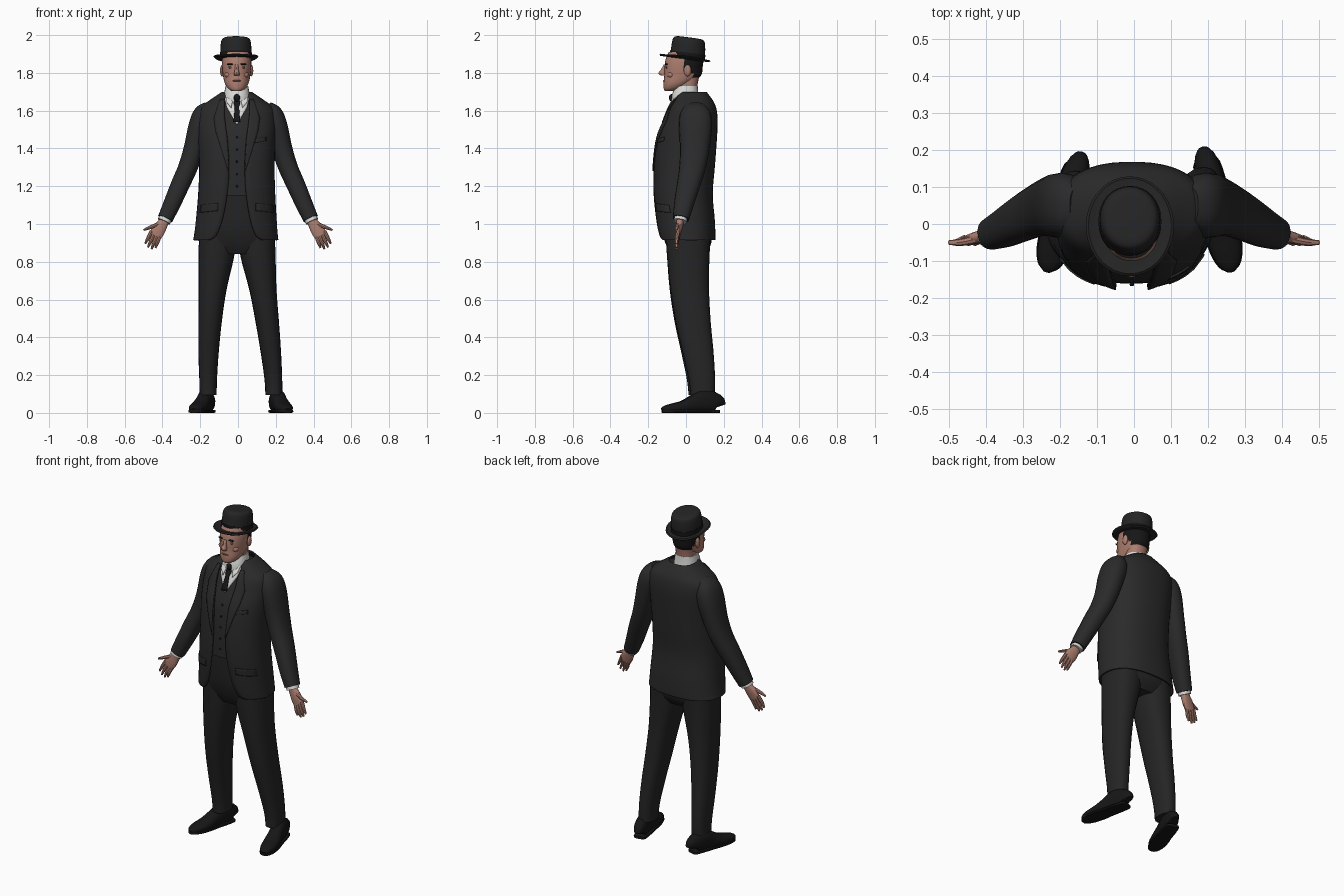
import bpy, bmesh, math
from mathutils import Vector, Matrix

cube = bpy.data.objects.get("Cube")
if cube:
    bpy.data.objects.remove(cube, do_unlink=True)


def material(name, r, g, b):
    m = bpy.data.materials.new(name)
    m.use_nodes = True
    m.diffuse_color = (r, g, b, 1)
    m.node_tree.nodes["Principled BSDF"].inputs["Base Color"].default_value = (r, g, b, 1)
    return m


SUIT = material("charcoal suit", .023, .023, .023)
TROUSER = material("dark trousers", .018, .018, .018)
HAT = material("dark felt", .018, .018, .019)
BLACK = material("black", .008, .008, .008)
SHIRT = material("white shirt", .7, .7, .68)
SKIN = material("skin", .42, .21, .16)
SHADE = material("dark skin", .2, .08, .06)
P = 0.85  # cross-section squareness


def finish(name, bm, *mats, angle=40):
    bmesh.ops.recalc_face_normals(bm, faces=bm.faces)
    me = bpy.data.meshes.new(name)
    bm.to_mesh(me)
    bm.free()
    for m in mats:
        me.materials.append(m)
    ob = bpy.data.objects.new(name, me)
    bpy.context.collection.objects.link(ob)
    bpy.ops.object.select_all(action='DESELECT')
    ob.select_set(True)
    bpy.context.view_layer.objects.active = ob
    bpy.ops.object.shade_smooth_by_angle(angle=math.radians(angle))
    return ob


def spline(rows, k=4):
    """Catmull-Rom refinement of a list of number rows."""
    rows = [Vector(r) for r in rows]
    out = []
    for i in range(len(rows) - 1):
        a, b, c, d = (rows[max(0, min(len(rows) - 1, i + j))] for j in (-1, 0, 1, 2))
        for s in range(k):
            t = s / k
            out.append(b + (c - a) * t / 2 + (a * 2 - b * 5 + c * 4 - d) * t * t / 2
                       + (b * 3 - a - c * 3 + d) * t ** 3 / 2)
    return out + [rows[-1]]


def power(v, p):
    return math.copysign(abs(v) ** p, v)


def skin_rows(bm, rings, closed):
    n = len(rings[0])
    for a, b in zip(rings, rings[1:]):
        for i in range(n if closed else n - 1):
            j = (i + 1) % n
            bm.faces.new((a[i], a[j], b[j], b[i]))


def loft(name, rows, *mats, ref=None, n=20, p=P, k=4, side=1, edit=None):
    """Rows are x, y, z, half width, half depth, and optionally front opening."""
    rows = spline(rows, k)
    bm = bmesh.new()
    rings = []
    gap = len(rows[0]) > 5
    for i, r in enumerate(rows):
        c = Vector(r[:3])
        u, v = Vector((1, 0, 0)), Vector((0, 1, 0))
        if ref:
            t = (Vector(rows[min(i + 1, len(rows) - 1)][:3]) - Vector(rows[max(i - 1, 0)][:3])).normalized()
            u = t.cross(Vector(ref)).normalized()
            v = u.cross(t)
        start = math.asin((r[5] / r[3]) ** (1 / p)) if gap else 0
        ring = []
        for j in range(n):
            a = start + (2 * math.pi - 2 * start) * j / (n - 1 if gap else n)
            q = c + u * power(math.sin(a), p) * r[3] - v * power(math.cos(a), p) * r[4]
            ring.append(bm.verts.new((q.x * side, q.y, q.z)))
        rings.append(ring)
    skin_rows(bm, rings, not gap)
    if not gap:
        bm.faces.new(rings[0])
        bm.faces.new(rings[-1])
    if edit:
        edit(bm)
    return finish(name, bm, *mats)


def blob(name, loc, size, mat):
    bm = bmesh.new()
    bmesh.ops.create_uvsphere(bm, u_segments=12, v_segments=8, radius=1,
                              matrix=Matrix.Translation(loc) @ Matrix.Diagonal((*size, 1)))
    return finish(name, bm, mat)


# Jacket, open at the front and cut away towards the hem
jacket_rows = [(-.012, .005, .915, .226, .15, .135), (-.011, .002, .94, .222, .154, .105),
               (-.009, -.005, 1.02, .214, .158, .075), (-.007, -.016, 1.16, .204, .158, .05),
               (-.006, -.01, 1.3, .2, .163, .042), (-.006, .004, 1.45, .205, .16, .05),
               (-.006, .025, 1.55, .208, .143, .065), (-.006, .034, 1.615, .195, .126, .07),
               (-.006, .036, 1.655, .145, .106, .068), (-.006, .034, 1.7, .078, .075, .05)]
jacket = loft("jacket", jacket_rows, SUIT, n=40)
solid = jacket.modifiers.new("cloth", 'SOLIDIFY')
solid.thickness, solid.offset = .007, -1
vest_rows = [(x, y, z, a - .013, b - .013) for x, y, z, a, b, h in jacket_rows[3:-1]]
vest_rows[0] = (*vest_rows[0][:2], 1.15, *vest_rows[0][3:])
loft("waistcoat", vest_rows, SUIT, n=32)
SURFACE = spline(jacket_rows)


def front_y(x, z):
    for a, b in zip(SURFACE, SURFACE[1:]):
        if z <= b[2]:
            break
    r = a.lerp(b, max(0, min(1, (z - a[2]) / (b[2] - a[2]))))
    f = min(1, abs((x - r[0]) / r[3]))
    return r[1] - r[4] * (1 - f ** (2 / P)) ** (P / 2)


def panel(name, edge_a, edge_b, mat, lift, cols=4):
    """Thin cloth plate draped on the chest between two x, z edges."""
    bm = bmesh.new()
    rings = []
    steps = 5
    for i in range((len(edge_a) - 1) * steps + 1):
        s, f = divmod(i, steps)
        e = min(s + 1, len(edge_a) - 1)
        a = Vector(edge_a[s]).lerp(Vector(edge_a[e]), f / steps)
        b = Vector(edge_b[s]).lerp(Vector(edge_b[e]), f / steps)
        pts = [a.lerp(b, j / cols) for j in range(cols + 1)]
        rings.append([bm.verts.new((q.x - .006, front_y(q.x - .006, q.y) - lift, q.y)) for q in pts])
    skin_rows(bm, rings, False)
    ob = finish(name, bm, mat)
    m = ob.modifiers.new("thickness", 'SOLIDIFY')
    m.thickness, m.offset = .005, 0
    return ob


def flip(pts):
    return [(-x, z) for x, z in pts]


# Shirt front, collar and tie
vee = [(.066, 1.67), (.055, 1.62), (.004, 1.53)]
panel("shirt_front", flip(vee), vee, SHIRT, -.008, 8)
loft("shirt_collar", [(-.006, .0, 1.63, .074, .078), (-.006, -.004, 1.68, .069, .071),
                      (-.006, .002, 1.73, .06, .06)], SHIRT, n=24)
tie = [(.012, 1.67), (.017, 1.64), (.011, 1.62), (.018, 1.54)]
panel("tie", flip(tie), tie, BLACK, .003)
blob("tie_knot", (-.006, -.077, 1.668), (.017, .013, .02), BLACK)
for i in range(5):
    blob("waistcoat_button", (-.006, front_y(-.006, 1.2 + i * .065) + .011, 1.2 + i * .065),
         (.006, .004, .006), BLACK)

# Lapels, pocket flaps and collar points on both sides
for s, tag in ((1, "left"), (-1, "right")):
    def sided(pts):
        return pts if s > 0 else flip(pts)
    panel(tag + "_lapel", sided([(.066, 1.66), (.066, 1.58), (.052, 1.46), (.043, 1.29)]),
          sided([(.088, 1.66), (.122, 1.56), (.112, 1.49), (.045, 1.28)]), SUIT, .004)
    panel(tag + "_pocket_flap", sided([(.1, 1.11), (.1, 1.07)]),
          sided([(.19, 1.1), (.195, 1.06)]), SUIT, .003)
    panel(tag + "_collar_point", sided([(.014, 1.69), (.03, 1.615)]),
          sided([(.06, 1.69), (.055, 1.645)]), SHIRT, .001)
panel("breast_pocket", [(.095, 1.45), (.095, 1.43)], [(.155, 1.46), (.155, 1.44)], SUIT, .003)

# Trousers: hips and two differently placed legs
loft("trouser_hips", [(-.006, .01, .84, .15, .09), (-.006, .012, .9, .2, .122),
                      (-.006, .0, 1.0, .2, .135), (-.006, -.01, 1.17, .185, .135)], TROUSER, n=28)
loft("right_leg", [(-.105, .012, .95, .1, .12), (-.116, .012, .82, .094, .112),
                   (-.135, .017, .65, .074, .103), (-.148, .032, .48, .062, .092),
                   (-.156, .055, .32, .054, .08), (-.158, .074, .18, .047, .07),
                   (-.158, .078, .095, .045, .064)], TROUSER, n=20)
loft("left_leg", [(.095, .012, .95, .1, .12), (.107, .012, .82, .092, .112),
                  (.132, .02, .65, .072, .102), (.155, .038, .48, .062, .093),
                  (.174, .064, .32, .054, .082), (.187, .084, .18, .047, .07),
                  (.19, .088, .095, .045, .064)], TROUSER, n=20)


def flatten(bm):
    for v in bm.verts:
        v.co.z = max(v.co.z, .006)


# Shoes with thin soles, toes turned out
for tag, heel, toe in (("right", (-.15, .162), (-.235, -.125)), ("left", (.193, .175), (.262, -.125))):
    h, t = Vector(heel), Vector(toe)
    rows, sole = [], []
    for f, w, top in ((0, .02, .07), (.04, .034, .1), (.25, .04, .125), (.42, .041, .098),
                      (.62, .046, .066), (.82, .042, .05), (.95, .028, .038), (1, .012, .026)):
        q = h.lerp(t, f)
        rows.append((q.x, q.y, top / 2, w, top / 2))
        sole.append((q.x, q.y, .008, w + .003, .008))
    loft(tag + "_shoe", rows, BLACK, ref=(0, 0, 1), n=18, k=3, edit=flatten)
    loft(tag + "_sole", sole, BLACK, ref=(0, 0, 1), n=12, p=.4, k=3)

# Arms, cuffs and open hands
for s, tag in ((1, "left"), (-1, "right")):
    loft(tag + "_sleeve", [(.15, .05, 1.625, .03, .05), (.178, .05, 1.585, .056, .08),
                           (.2, .05, 1.52, .062, .088), (.232, .046, 1.4, .056, .078),
                           (.265, .034, 1.3, .052, .07), (.305, .014, 1.21, .05, .062),
                           (.348, -.01, 1.11, .046, .053), (.385, -.027, 1.028, .041, .043)],
         SUIT, ref=(0, 1, 0), n=18, side=s)
    loft(tag + "_cuff", [(.375, -.024, 1.05, .034, .035), (.392, -.031, 1.013, .035, .034)],
         SHIRT, ref=(0, 1, 0), n=16, side=s)
    loft(tag + "_palm", [(.383, -.03, 1.03, .024, .02), (.4, -.033, 1.0, .03, .019),
                         (.42, -.038, .97, .037, .016), (.437, -.042, .938, .034, .011)],
         SKIN, ref=(0, 1, 0), n=14, side=s)
    digits = (("index", (.457, .962), (.492, .895)), ("middle", (.443, .952), (.477, .876)),
              ("ring", (.429, .942), (.458, .866)), ("little", (.415, .934), (.437, .873)),
              ("thumb", (.42, 1.0), (.5, .968)))
    for finger, a, b in digits:
        a, b = Vector(a), Vector(b)
        m = a.lerp(b, .55)
        loft(f"{tag}_{finger}", [(a.x, -.04, a.y, .011, .011), (m.x, -.049, m.y, .0095, .01),
                                 (b.x, -.05, b.y, .005, .006)], SKIN, ref=(0, 1, 0), n=8, p=1, side=s)


def hair_rule(bm):
    for f in bm.faces:
        c = f.calc_center_median()
        if c.z > 1.775 and c.y > (.035 if c.z < 1.81 else -.015):
            f.material_index = 1


# Head, neck and facial features
loft("neck", [(-.006, .002, 1.66, .056, .056), (-.006, .004, 1.73, .055, .056),
              (-.006, .012, 1.79, .058, .06)], SKIN, n=20)
loft("head", [(-.007, -.085, 1.705, .026, .028), (-.007, -.068, 1.718, .046, .05),
              (-.007, -.045, 1.745, .063, .074), (-.007, -.018, 1.785, .072, .097),
              (-.007, -.013, 1.83, .077, .101), (-.007, -.008, 1.87, .077, .1),
              (-.007, -.004, 1.91, .07, .088)], SKIN, BLACK, n=32, p=.92, edit=hair_rule)
loft("nose", [(-.007, -.11, 1.845, .008, .008), (-.007, -.117, 1.82, .01, .014),
              (-.007, -.125, 1.798, .015, .021), (-.007, -.118, 1.785, .014, .014)],
     SKIN, n=10, p=1)
blob("mouth", (-.007, -.113, 1.758), (.024, .009, .005), SHADE)
blob("chin", (-.007, -.097, 1.722), (.024, .022, .016), SKIN)
for s, tag in ((1, "left"), (-1, "right")):
    blob(tag + "_ear", (-.007 + s * .077, .008, 1.812), (.011, .019, .031), SKIN)
    blob(tag + "_eye", (-.007 + s * .031, -.102, 1.829), (.014, .007, .006), SHADE)
    blob(tag + "_brow", (-.007 + s * .032, -.104, 1.846), (.02, .008, .005), BLACK)
    blob(tag + "_cheek", (-.007 + s * .042, -.078, 1.79), (.022, .022, .018), SKIN)


def tilt_hat(bm):
    """Curl the brim up at the sides and lean the hat back."""
    for v in bm.verts:
        if v.co.z < .02:
            v.co.z += 1.6 * max(0, abs(v.co.x) - .07) ** 1.4 * .35
    bm.transform(Matrix.Translation((-.011, -.007, 1.873)) @ Matrix.Rotation(-.13, 4, 'X'))


# Hat: brim, rounded crown and band
loft("hat_brim", [(0, 0, 0, .08, .095), (0, 0, 0, .112, .13), (0, 0, .006, .119, .136),
                  (0, 0, .012, .112, .13), (0, 0, .008, .08, .09)], HAT, n=36, p=1, k=1, edit=tilt_hat)
loft("hat_crown", [(0, .012, .004, .082, .092), (0, .012, .05, .082, .091), (0, .01, .085, .08, .088),
                   (0, .009, .106, .074, .082), (0, .009, .115, .06, .066), (0, .009, .117, .03, .033)],
     HAT, n=32, p=.97, k=3, edit=tilt_hat)
loft("hat_band", [(0, .012, .012, .085, .095), (0, .012, .036, .085, .094)], BLACK,
     n=32, p=.97, k=1, edit=tilt_hat)
